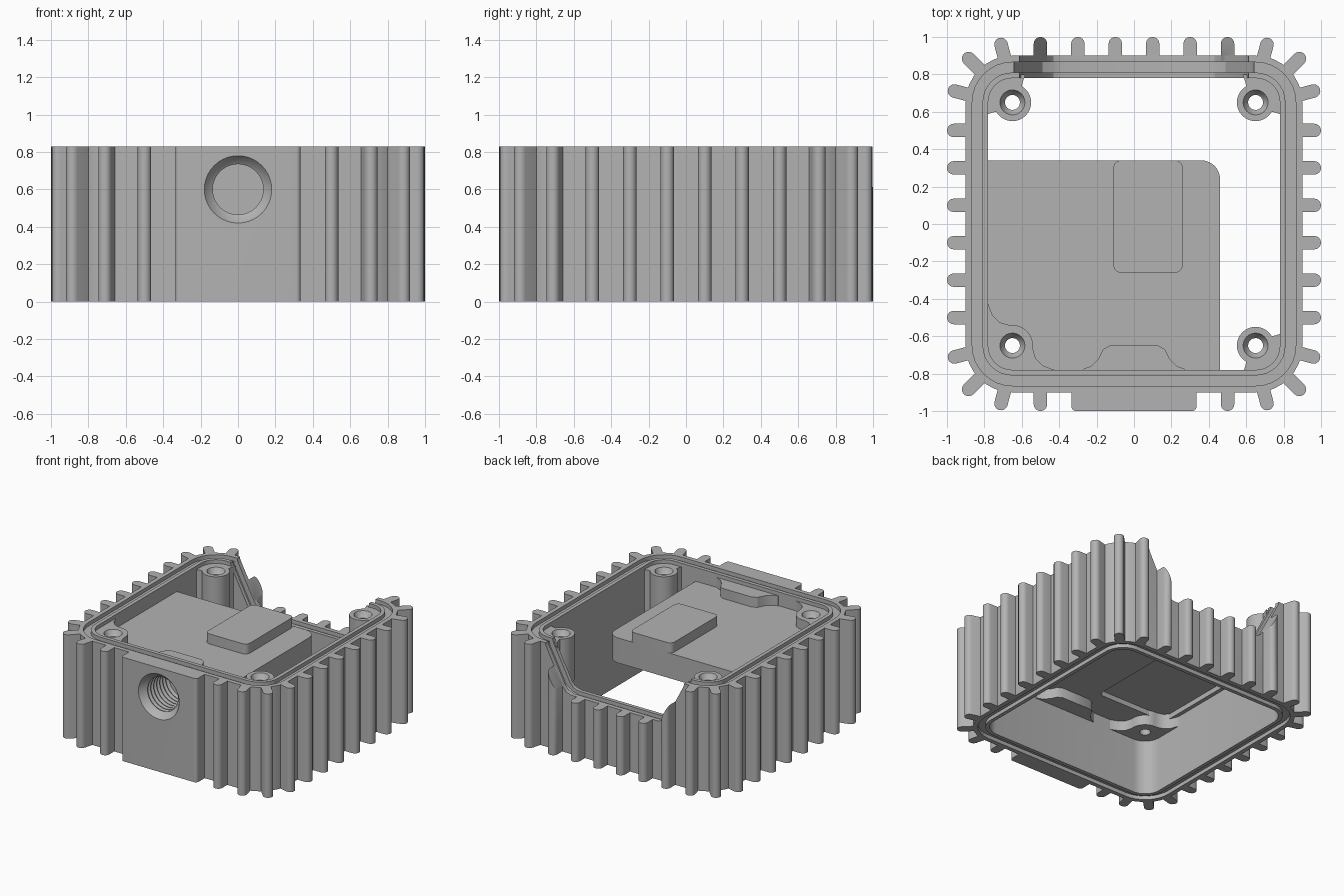
import bpy, bmesh
from math import cos, sin, pi, radians

if "Cube" in bpy.data.objects:
    bpy.data.objects.remove(bpy.data.objects["Cube"])

metal = bpy.data.materials.new("light grey metal")
metal.use_nodes = True
grey = (0.45, 0.45, 0.45, 1)
metal.diffuse_color = grey
metal.node_tree.nodes["Principled BSDF"].inputs["Base Color"].default_value = grey

H = 0.83       # housing height
C = 0.65       # corner arc centre, also the screw post position


def finish(name, bm):
    bmesh.ops.recalc_face_normals(bm, faces=bm.faces)
    mesh = bpy.data.meshes.new(name)
    bm.to_mesh(mesh)
    bm.free()
    mesh.materials.append(metal)
    ob = bpy.data.objects.new(name, mesh)
    bpy.context.collection.objects.link(ob)
    return ob


def prism(name, pts, a, b, upright=False):
    """Extrude a 2D outline along z, or along y when upright."""
    bm = bmesh.new()
    place = (lambda u, v, w: (u, w, v)) if upright else (lambda u, v, w: (u, v, w))
    face = bm.faces.new([bm.verts.new(place(u, v, a)) for u, v in pts])
    new = bmesh.ops.extrude_face_region(bm, geom=[face])["geom"]
    shift = place(0, 0, b - a)
    bmesh.ops.translate(bm, vec=shift, verts=[g for g in new if isinstance(g, bmesh.types.BMVert)])
    return finish(name, bm)


def lathe(name, profile, place, n=40):
    """Closed solid turned from (radius, distance) pairs."""
    bm = bmesh.new()
    rings = [[bm.verts.new(place(r * cos(2 * pi * i / n), r * sin(2 * pi * i / n), t))
              for i in range(n)] for r, t in profile]
    for p, q in zip(rings, rings[1:]):
        for i in range(n):
            bm.faces.new((p[i], p[(i + 1) % n], q[(i + 1) % n], q[i]))
    bm.faces.new(rings[0])
    bm.faces.new(rings[-1])
    return finish(name, bm)


def arc(cx, cy, r, a0, a1, n=8):
    return [(cx + r * cos(radians(a0 + (a1 - a0) * i / n)),
             cy + r * sin(radians(a0 + (a1 - a0) * i / n))) for i in range(n + 1)]


def rounded(x0, x1, y0, y1, r):
    return (arc(x1 - r, y1 - r, r, 0, 90) + arc(x0 + r, y1 - r, r, 90, 180)
            + arc(x0 + r, y0 + r, r, 180, 270) + arc(x1 - r, y0 + r, r, 270, 360))


def cut(targets, cutter):
    for ob in targets:
        mod = ob.modifiers.new("cut", 'BOOLEAN')
        mod.operation, mod.solver, mod.object = 'DIFFERENCE', 'EXACT', cutter
        bpy.context.view_layer.objects.active = ob
        bpy.ops.object.modifier_apply(modifier=mod.name)
    bpy.data.objects.remove(cutter)


parts = []

# Outer wall: grooved section swept around a rounded square
D = 0.03
section = [(0.9, 0), (0.9, H), (0.865, H), (0.865, H - D), (0.81, H - D), (0.81, H),
           (0.78, H), (0.78, 0), (0.81, 0), (0.81, D), (0.865, D), (0.865, 0)]
bm = bmesh.new()
loops = []
for h, z in section:
    loops.append([bm.verts.new((x, y, z)) for x, y in rounded(-h, h, -h, h, h - C)])
for p, q in zip(loops, loops[1:] + loops[:1]):
    for i in range(len(p)):
        j = (i + 1) % len(p)
        bm.faces.new((p[i], p[j], q[j], q[i]))
wall = finish("housing_wall", bm)
parts.append(wall)


# Cooling fins with rounded tips
def fin(name, x, y, angle, length, w=0.036):
    a = radians(angle)
    local = [(0, -w)] + arc(length - w, 0, w, -90, 90) + [(0, w)]
    ob = prism(name, [(x + u * cos(a) - v * sin(a), y + u * sin(a) + v * cos(a))
                      for u, v in local], 0, H)
    parts.append(ob)
    return ob


back_fins = []
for t in (-0.5, -0.3, -0.1, 0.1, 0.3, 0.5):
    fin("right_fin", 0.875, t, 0, 0.125)
    fin("left_fin", -0.875, t, 180, 0.125)
    back_fins.append(fin("back_fin", t, 0.875, 90, 0.125))
    if abs(t) > 0.4:
        fin("front_fin", t, -0.875, 270, 0.125)
for quarter in range(4):
    base = 45 + 90 * quarter
    cx, cy = 0.877 * cos(radians(base)), 0.877 * sin(radians(base))
    for off, start, end in ((-30, 0.265, 0.388), (0, 0.275, 0.41), (30, 0.265, 0.388)):
        a = radians(base + off)
        fin("corner_fin", cx + start * cos(a), cy + start * sin(a), base + off, end - start)

# Open notch in the back wall, with the seal groove running through it
notch = [(0.62, 0.9), (0.61, 0.81), (0.59, 0.77), (0.46, 0.52), (0.43, 0.485), (0.38, 0.47)]
outline = notch + [(-x, z) for x, z in reversed(notch)]
cut([wall] + back_fins, prism("notch_cutter", outline, 0.7, 1.1, True))
sunk = [(x + D * (z > 0.5), z - D) for x, z in notch]
cut([wall], prism("groove_cutter", sunk + [(-x, z) for x, z in reversed(sunk)],
                  0.81, 0.865, True))

# Front port block and the rounded boss behind it
port = prism("port_block", rounded(-0.335, 0.335, -1.0, -0.87, 0.025), 0, H)
half = [(0.28, -0.79), (0.27, -0.775), (0.23, -0.76), (0.19, -0.72), (0.165, -0.67), (0.13, -0.65)]
boss = prism("port_boss", half + [(-x, y) for x, y in reversed(half)], 0.44, 0.80)

# Inner mounting shelf with a shallow recess beneath
shelf = prism("mounting_shelf", [(-0.79, -0.79), (0.46, -0.79)]
              + arc(0.36, 0.24, 0.1, 0, 90) + [(-0.79, 0.34)], 0.52, 0.72)
cut([shelf], prism("recess_cutter", rounded(-0.75, -0.13, -0.55, 0.2, 0.04), 0.4, 0.56))
parts += [port, boss, shelf]
parts.append(prism("contact_pad", rounded(-0.11, 0.26, -0.26, 0.34, 0.04), 0.71, 0.80))

# Threaded port hole with a chamfered mouth
thread = [(0.2, -1.02), (0.18, -1.0), (0.155, -0.965)]
for i in range(7):
    y = -0.95 + i * 0.038
    thread += [(0.135, y), (0.135, y + 0.006), (0.157, y + 0.019), (0.157, y + 0.025)]
thread.append((0.135, -0.68))
cut([port, wall, boss, shelf],
    lathe("thread_cutter", thread, lambda u, v, t: (u, t, 0.6 + v)))

# Screw posts in the four corners, countersunk and drilled through
small = [(0.8, 0.8), (0.58, 0.8), (0.595, 0.76)] + arc(C, C, 0.1, 120, 330, 20) \
    + [(0.76, 0.595), (0.8, 0.58)]
ramp = [(0.79, 0.4), (0.775, 0.44), (0.755, 0.49), (0.72, 0.525), (0.67, 0.54)]
large = [(0.79, 0.79)] + ramp + arc(C, C, 0.11, 270, 180) \
    + [(y, x) for x, y in reversed(ramp)]
posts = []
for sx in (-1, 1):
    for sy in (-1, 1):
        shape = large if sx + sy == -2 else small
        post = prism("screw_post", [(sx * x, sy * y) for x, y in shape], 0.44, 0.80)
        posts.append(post)
        drill = [(0.04, 0.3), (0.04, 0.755), (0.05, 0.765), (0.067, 0.80), (0.067, 0.9)]
        cut([post] + ([shelf] if shape is large else []),
            lathe("drill_cutter", drill,
                  lambda u, v, t: (sx * C + u, sy * C + v, t), 24))
parts += posts

# Smooth the curved faces, keep the machined edges sharp
bpy.ops.object.select_all(action='DESELECT')
for ob in parts:
    ob.select_set(True)
bpy.context.view_layer.objects.active = wall
bpy.ops.object.shade_smooth_by_angle(angle=radians(30))
